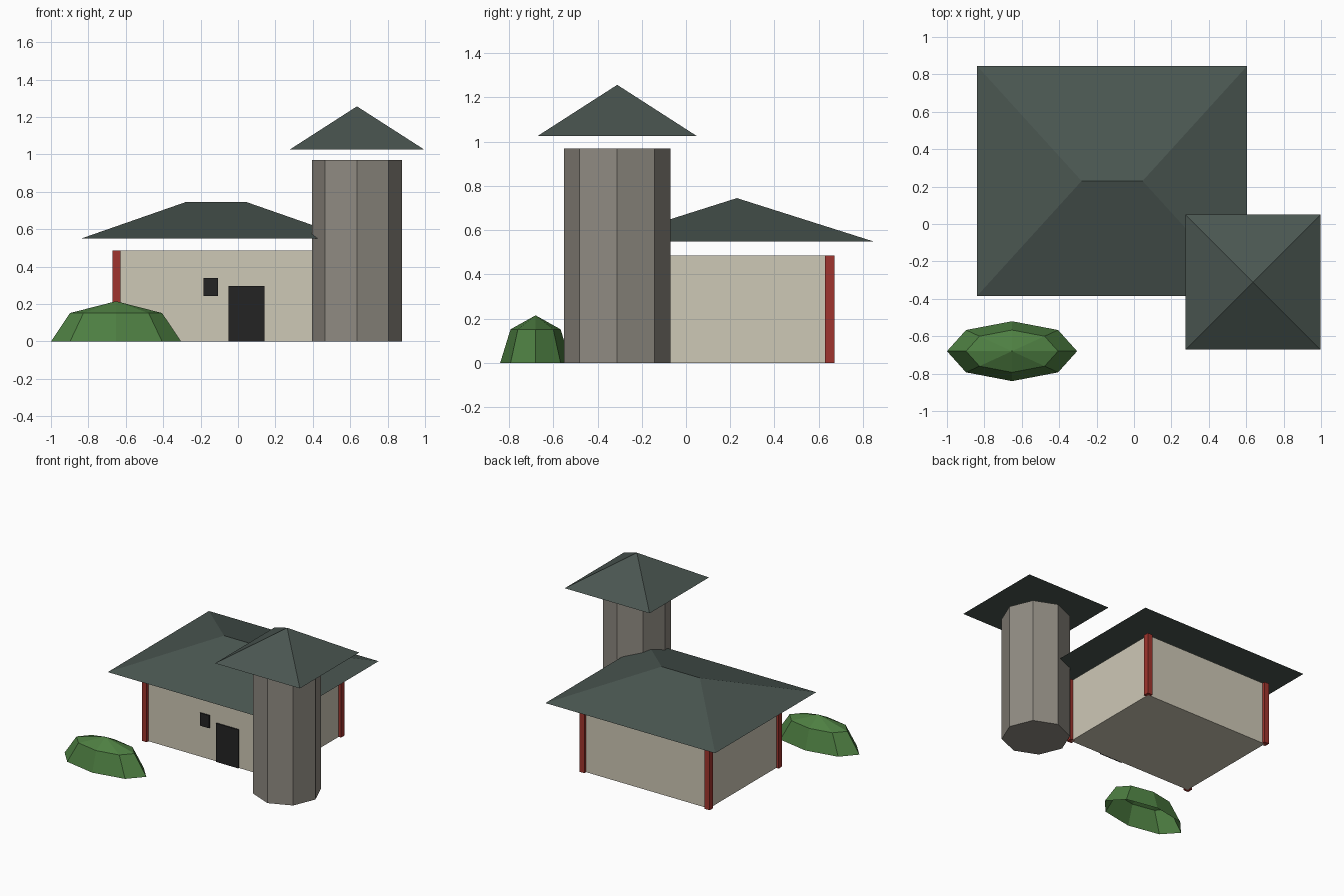
import bpy, bmesh, math

if "Cube" in bpy.data.objects:
    bpy.data.objects.remove(bpy.data.objects["Cube"])


def material(name, r, g, b):
    def lin(c):
        c /= 255
        return c / 12.92 if c < 0.04045 else ((c + 0.055) / 1.055) ** 2.4
    m = bpy.data.materials.new(name)
    m.diffuse_color = (lin(r), lin(g), lin(b), 1)
    m.use_nodes = True
    m.node_tree.nodes["Principled BSDF"].inputs["Base Color"].default_value = m.diffuse_color
    return m


PLASTER = material("beige plaster", 206, 200, 182)
STONE = material("grey stone", 144, 139, 130)
ROOF = material("dark green roof", 74, 86, 81)
RED = material("red paint", 160, 53, 46)
DARK = material("near black", 36, 36, 36)
LEAF = material("leaf green", 78, 127, 66)


def finish(name, bm, mat):
    bmesh.ops.recalc_face_normals(bm, faces=bm.faces)
    mesh = bpy.data.meshes.new(name)
    bm.to_mesh(mesh)
    bm.free()
    mesh.materials.append(mat)
    obj = bpy.data.objects.new(name, mesh)
    bpy.context.collection.objects.link(obj)
    return obj


def box(name, x0, x1, y0, y1, z0, z1, mat):
    bm = bmesh.new()
    bmesh.ops.create_cube(bm, size=1)
    for v in bm.verts:
        v.co = (x1 if v.co.x > 0 else x0,
                y1 if v.co.y > 0 else y0,
                z1 if v.co.z > 0 else z0)
    return finish(name, bm, mat)


def hip_roof(name, cx, cy, hx, hy, ridge, z0, z1, mat):
    """Rectangular eaves rising to a ridge along x (ridge = half length)."""
    bm = bmesh.new()
    a, b, c, d = [bm.verts.new((cx + sx * hx, cy + sy * hy, z0))
                  for sx, sy in ((-1, -1), (1, -1), (1, 1), (-1, 1))]
    l = bm.verts.new((cx - ridge, cy, z1))
    r = bm.verts.new((cx + ridge, cy, z1)) if ridge else l
    slopes = [(a, b, r, l), (b, c, r), (c, d, l, r), (d, a, l), (d, c, b, a)]
    for f in slopes:
        bm.faces.new(list(dict.fromkeys(f)))
    return finish(name, bm, mat)


# House walls
CX, CY, HX, HY, WALL = -0.117, 0.23, 0.533, 0.42, 0.485
FRONT = CY - HY
box("house_walls", CX - HX, CX + HX, CY - HY, CY + HY, 0, WALL, PLASTER)

# Corner posts
P = 0.021
for side, sx in (("left", -1), ("right", 1)):
    for end, sy in (("front", -1), ("back", 1)):
        x, y = CX + sx * HX, CY + sy * HY
        box(f"{end}_{side}_post", x - P, x + P, y - P, y + P, 0, WALL, RED)

# Door and window plates
box("door", -0.05, 0.142, FRONT - 0.009, FRONT, 0, 0.297, DARK)
box("window", -0.185, -0.107, FRONT - 0.009, FRONT, 0.242, 0.34, DARK)

# House roof
hip_roof("house_roof", CX, CY, 0.722, 0.615, 0.163, 0.55, 0.745, ROOF)

# Octagonal tower and its pyramid roof
TX, TY = 0.636, -0.311
bm = bmesh.new()
ring = [bm.verts.new((TX + 0.24 * math.cos(i * math.pi / 4),
                      TY + 0.24 * math.sin(i * math.pi / 4), 0)) for i in range(8)]
base = bm.faces.new(ring)
top = bmesh.ops.extrude_face_region(bm, geom=[base], use_keep_orig=True)
for v in top["geom"]:
    if isinstance(v, bmesh.types.BMVert):
        v.co.z = 0.97
finish("tower", bm, STONE)
hip_roof("tower_roof", TX, TY, 0.361, 0.361, 0, 1.025, 1.257, ROOF)

# Bush: upper half of a stretched, eight-sided low-poly ball, open below
bm = bmesh.new()
bmesh.ops.create_uvsphere(bm, u_segments=8, v_segments=4, radius=1)
low = [v for v in bm.verts if v.co.z < -0.01]
bmesh.ops.delete(bm, geom=low, context='VERTS')
for v in bm.verts:
    v.co = (-0.652 + 0.348 * v.co.x, -0.68 + 0.16 * v.co.y, max(0, 0.215 * v.co.z))
bush = finish("bush", bm, LEAF)
